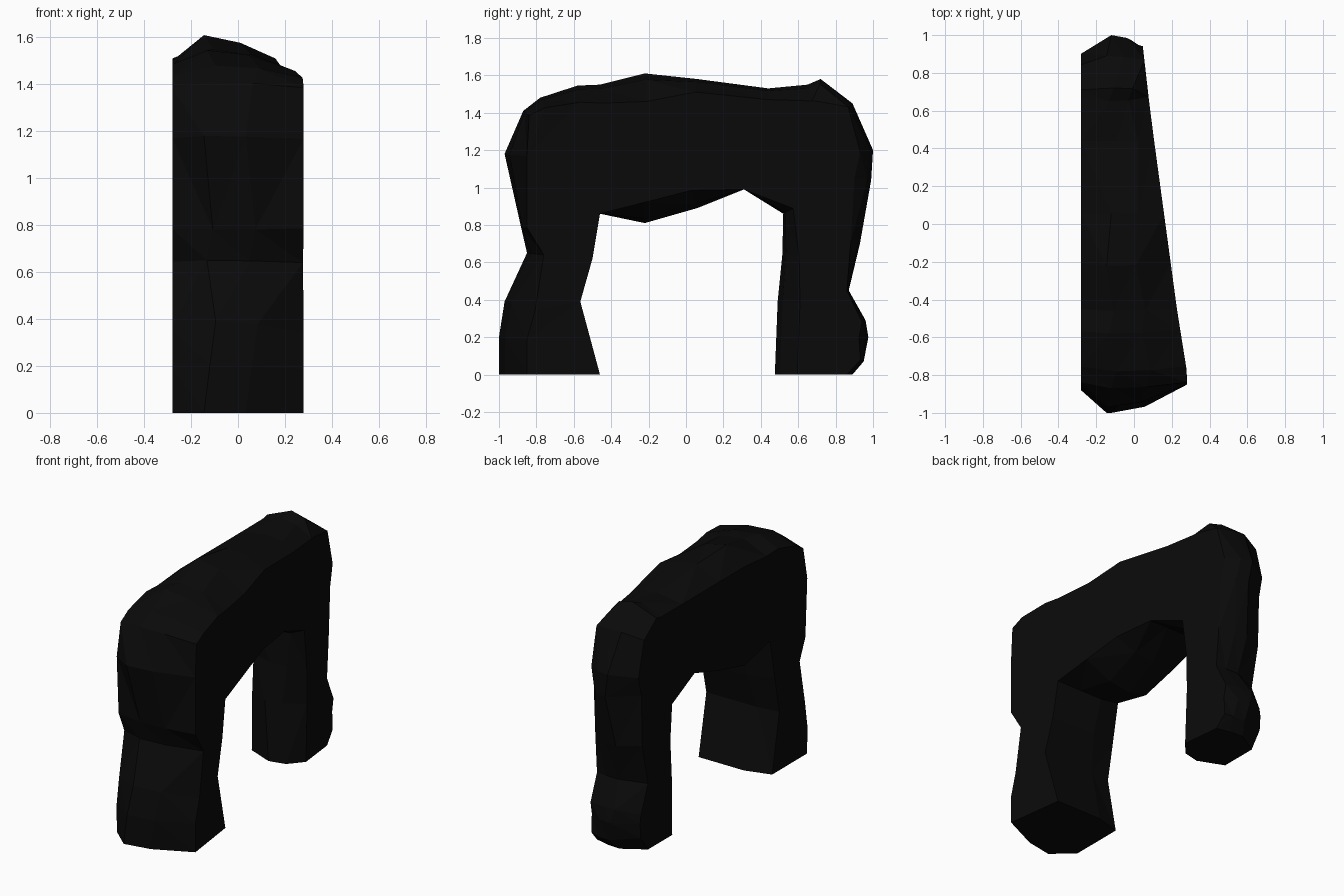
import bpy
import bmesh
from mathutils import Vector

if "Cube" in bpy.data.objects:
    bpy.data.objects.remove(bpy.data.objects["Cube"])

# Arch outline: y, z, inset of the left edge, inset of the right edge
OUTLINE = [
    (-1.00, 0.00, .12, .15), (-1.00, .20, .12, .15), (-.97, .39, .12, .17), (-.85, .65, .05, .09),
    (-.88, .78, .02, .03), (-.97, 1.18, .09, .12), (-.87, 1.41, .04, .04), (-.78, 1.48, .05, .06),
    (-.58, 1.545, .06, .09), (-.46, 1.55, .07, .10), (-.22, 1.61, .11, .15), (.06, 1.58, .08, .07),
    (.44, 1.53, .03, .06), (.65, 1.55, .05, .09), (.72, 1.58, .07, .12), (.89, 1.45, .06, .03),
    (1.00, 1.20, .10, .07), (.99, 1.04, .12, .09), (.93, .70, .07, .05), (.87, .45, .07, .01),
    (.96, .29, .09, .02), (.975, .20, .09, .05), (.95, .07, .08, .02), (.89, 0.00, .09, .03),
    (.475, 0.00, .07, .12), (.49, .39, .06, .12), (.515, .64, .05, .09), (.52, .86, .03, .06),
    (.31, .99, .00, .00), (.06, .89, .02, .10), (-.22, .81, .03, .11), (-.46, .86, .05, .00),
    (-.50, .62, .04, .00), (-.565, .39, .02, .00), (-.46, 0.00, .05, .00)]
LEFT = -0.28


def right_x(y):
    """Right wall tapers toward the back."""
    path = [(-.78, .28), (-.47, .23), (.6, .085), (1.0, .04)]
    y = max(-.78, min(1.0, y))
    for (a, xa), (b, xb) in zip(path, path[1:]):
        if y <= b:
            return xa + (xb - xa) * (y - a) / (b - a)


def inward(i):
    """Inward direction of the outline at point i (level at the feet)."""
    n = len(OUTLINE)
    p, q, r = (Vector(OUTLINE[k % n][:2]) for k in (i - 1, i, i + 1))
    t = (q - p).normalized() + (r - q).normalized()
    d = Vector((t.y, -t.x)).normalized()
    if q.y == 0:
        d = Vector((1 if d.x > 0 else -1, 0))
    return d


# Four stacked outlines from left wall to right wall, middle ones bulging out
verts, n = [], len(OUTLINE)
for ring in range(4):
    for i, (y, z, l, r) in enumerate(OUTLINE):
        inset = (l, 0, .22 * r, r)[ring]
        p = Vector((y, z)) + inward(i) * inset
        end = right_x(p.x)
        wobble = .025 * ((i * 7) % 5 - 2) / 2
        front = (1 - p.x) / 2
        mid_l = -.12 + wobble
        mid_r = LEFT + (end - LEFT) * (.76 - .16 * front) + wobble
        verts.append(((LEFT, mid_l, mid_r, end)[ring], p.x, p.y))

faces = []
for k in range(3):
    for i in range(n):
        j = (i + 1) % n
        faces.append((k * n + i, k * n + j, (k + 1) * n + j, (k + 1) * n + i))
faces.append(tuple(range(n - 1, -1, -1)))
faces.append(tuple(range(3 * n, 4 * n)))

mesh = bpy.data.meshes.new("rock_arch")
mesh.from_pydata(verts, [], faces)

# Flat triangulated facets with consistent normals
bm = bmesh.new()
bm.from_mesh(mesh)
bmesh.ops.triangulate(bm, faces=bm.faces[:])
bmesh.ops.recalc_face_normals(bm, faces=bm.faces[:])
bm.to_mesh(mesh)
bm.free()

arch = bpy.data.objects.new("rock_arch", mesh)
bpy.context.collection.objects.link(arch)

# Near-black stone
stone = bpy.data.materials.new("dark_stone")
stone.diffuse_color = (.003, .003, .003, 1)
stone.use_nodes = True
stone.node_tree.nodes["Principled BSDF"].inputs["Base Color"].default_value = stone.diffuse_color
mesh.materials.append(stone)
